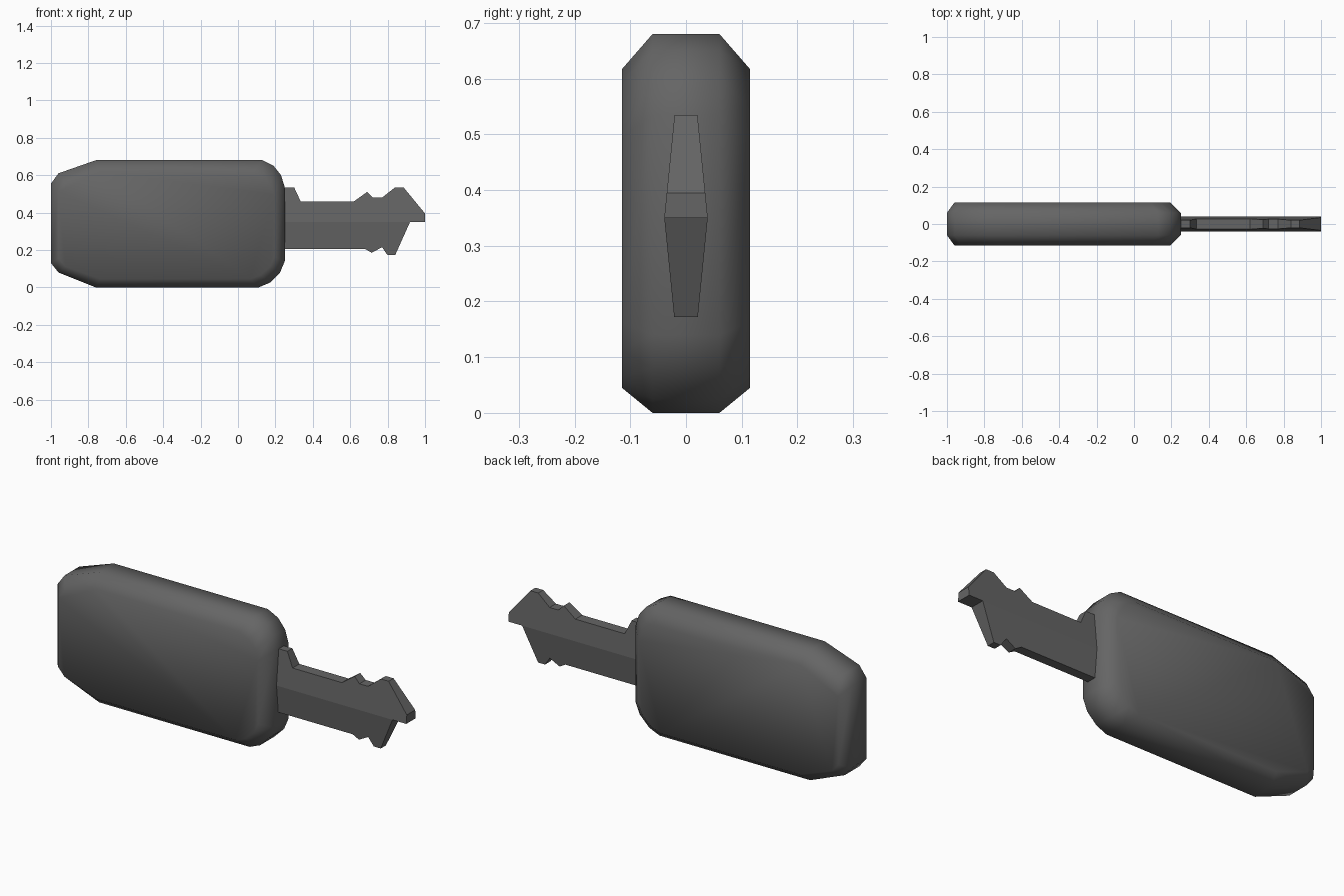
import bpy
import bmesh

cube = bpy.data.objects.get("Cube")
if cube:
    bpy.data.objects.remove(cube, do_unlink=True)

grey = bpy.data.materials.new("dark grey")
grey.use_nodes = True
colour = (0.13, 0.13, 0.13, 1)
grey.diffuse_color = colour
grey.node_tree.nodes["Principled BSDF"].inputs["Base Color"].default_value = colour


def finish(bm, name, smooth):
    """Turn a bmesh into a named, coloured object."""
    bmesh.ops.recalc_face_normals(bm, faces=bm.faces)
    for face in bm.faces:
        face.smooth = smooth
    mesh = bpy.data.meshes.new(name)
    bm.to_mesh(mesh)
    bm.free()
    mesh.materials.append(grey)
    obj = bpy.data.objects.new(name, mesh)
    bpy.context.collection.objects.link(obj)
    return obj


# Grip: rounded outline (x, z) lofted through four rings, chamfered front and back
outline = [(-1, .13), (-.96, .08), (-.76, 0), (.11, 0), (.17, .025), (.225, .08),
           (.25, .14), (.25, .535), (.23, .6), (.19, .65), (.13, .68),
           (-.76, .68), (-.96, .61), (-1, .555)]


def shrink(x, z):
    """Move an outline point in to the smaller flat face."""
    return -.96 + (x + 1) * .924, .045 + z * .841


bm = bmesh.new()
rings = []
for y, inner in ((-.115, True), (-.06, False), (.06, False), (.115, True)):
    points = [shrink(*p) if inner else p for p in outline]
    rings.append([bm.verts.new((x, y, z)) for x, z in points])
count = len(outline)
for a, b in zip(rings, rings[1:]):
    for i in range(count):
        j = (i + 1) % count
        bm.faces.new((a[i], a[j], b[j], b[i]))
bm.faces.new(rings[0])
bm.faces.new(rings[-1])
finish(bm, "key_grip", True)

# Blade: upper and lower notched profiles sharing a centre line
MID = .35
upper = [(1, MID), (1, .395), (.885, .535), (.84, .535), (.77, .48), (.72, .48),
         (.69, .51), (.62, .46), (.335, .46), (.3, .535), (.2, .535)]
lower = [(.2, .205), (.68, .205), (.715, .185), (.77, .215), (.8, .172), (.84, .172)]

bm = bmesh.new()
root, notch = (bm.verts.new((x, -.5, MID)) for x in (.2, .92))
top = [bm.verts.new((x, -.5, z)) for x, z in upper]
bottom = [bm.verts.new((x, -.5, z)) for x, z in lower]
faces = [bm.faces.new([notch] + top + [root]),
         bm.faces.new([root] + bottom + [notch])]
extruded = bmesh.ops.extrude_face_region(bm, geom=faces, use_keep_orig=True)
for item in extruded["geom"]:
    if isinstance(item, bmesh.types.BMVert):
        item.co.y = .5
# Thickest on the centre line, tapering to the cut edges
for v in bm.verts:
    half = .039 - .1 * abs(v.co.z - MID)
    v.co.y = half if v.co.y > 0 else -half
# Split the notched sides into triangles so they stay clean
bmesh.ops.triangulate(bm, faces=[f for f in bm.faces if len(f.verts) > 4])
finish(bm, "key_blade", False)
